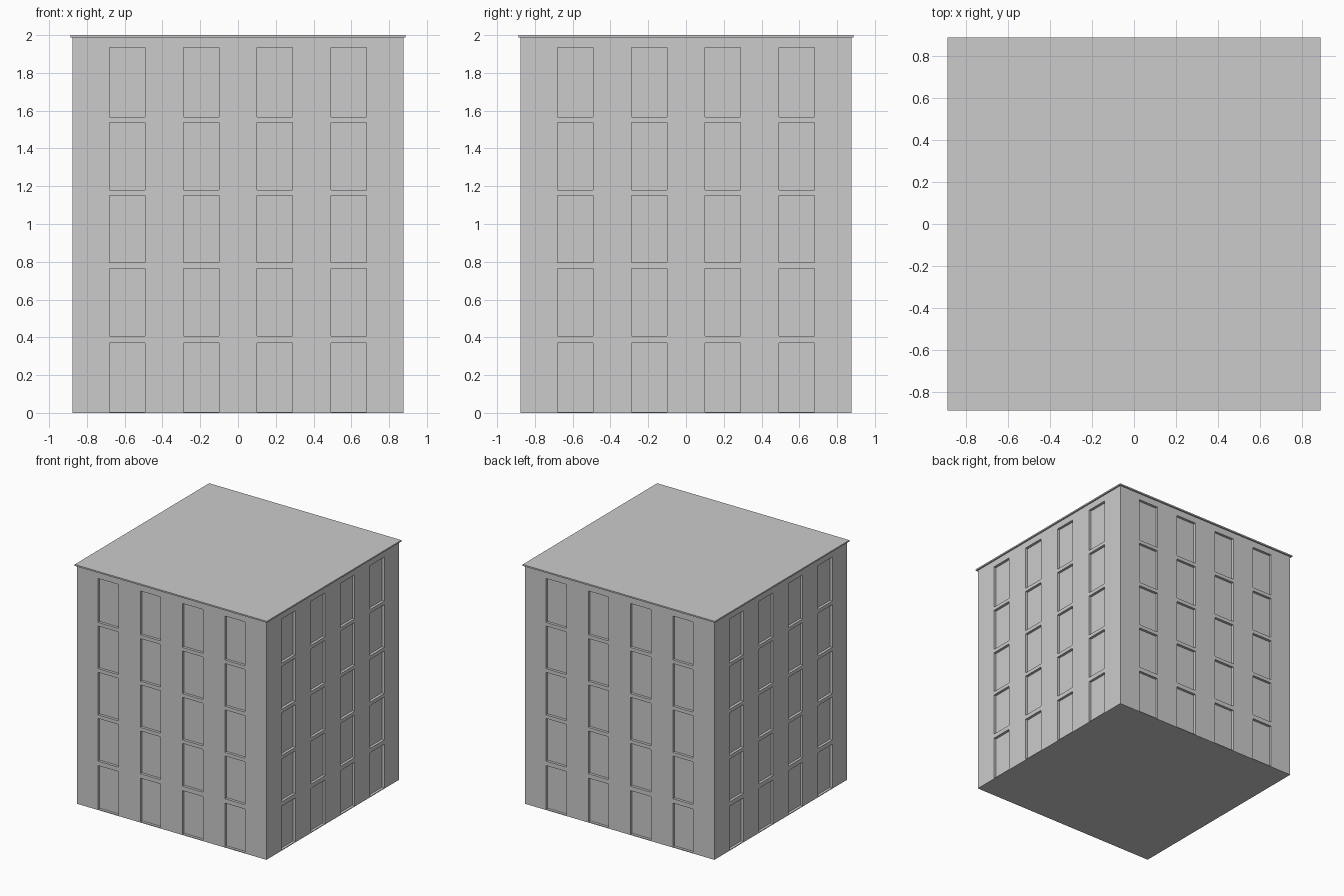
import bpy, bmesh
from mathutils import Vector

if "Cube" in bpy.data.objects:
    bpy.data.objects.remove(bpy.data.objects["Cube"])

HALF = 0.876            # half width of the walls
ROOF_HALF = 0.888       # half width of the roof slab
ROOF_Z, TOP_Z = 1.988, 2.0
DEPTH = 0.022           # window recess
COLUMNS = [(c - 0.094, c + 0.094) for c in (-0.586, -0.195, 0.195, 0.586)]
ROWS = [(0.006, 0.371), (0.408, 0.765), (0.795, 1.15), (1.181, 1.537), (1.567, 1.934)]


def box(bm, half, z0, z1):
    bmesh.ops.create_cube(bm, size=1)
    for v in bm.verts:
        v.co = Vector((v.co.x * 2 * half, v.co.y * 2 * half, z0 if v.co.z < 0 else z1))


def finish(bm, name):
    mesh = bpy.data.meshes.new(name)
    bmesh.ops.recalc_face_normals(bm, faces=bm.faces)
    bm.to_mesh(mesh)
    bm.free()
    obj = bpy.data.objects.new(name, mesh)
    bpy.context.collection.objects.link(obj)
    return obj


def inside(value, spans):
    return any(a < value < b for a, b in spans)


# Wall block, sliced along every window edge
bm = bmesh.new()
box(bm, HALF, 0, ROOF_Z)
for axis, spans in ((0, COLUMNS), (1, COLUMNS), (2, ROWS)):
    normal = Vector((0, 0, 0))
    normal[axis] = 1
    for cut in (c for span in spans for c in span):
        bmesh.ops.bisect_plane(bm, geom=bm.verts[:] + bm.edges[:] + bm.faces[:],
                               plane_co=normal * cut, plane_no=normal)

# Push each window panel into the wall
bm.normal_update()
windows = []
for f in bm.faces:
    if abs(f.normal.z) < 0.5:
        c = f.calc_center_median()
        across = c.y if abs(f.normal.x) > 0.5 else c.x
        if inside(across, COLUMNS) and inside(c.z, ROWS):
            windows.append(f)
for f in windows:
    inward = -f.normal.copy() * DEPTH
    panel = bmesh.ops.extrude_discrete_faces(bm, faces=[f])["faces"][0]
    bmesh.ops.translate(bm, verts=panel.verts[:], vec=inward)
finish(bm, "walls_with_windows")

# Thin overhanging roof slab
bm = bmesh.new()
box(bm, ROOF_HALF, ROOF_Z, TOP_Z)
finish(bm, "roof_slab")
